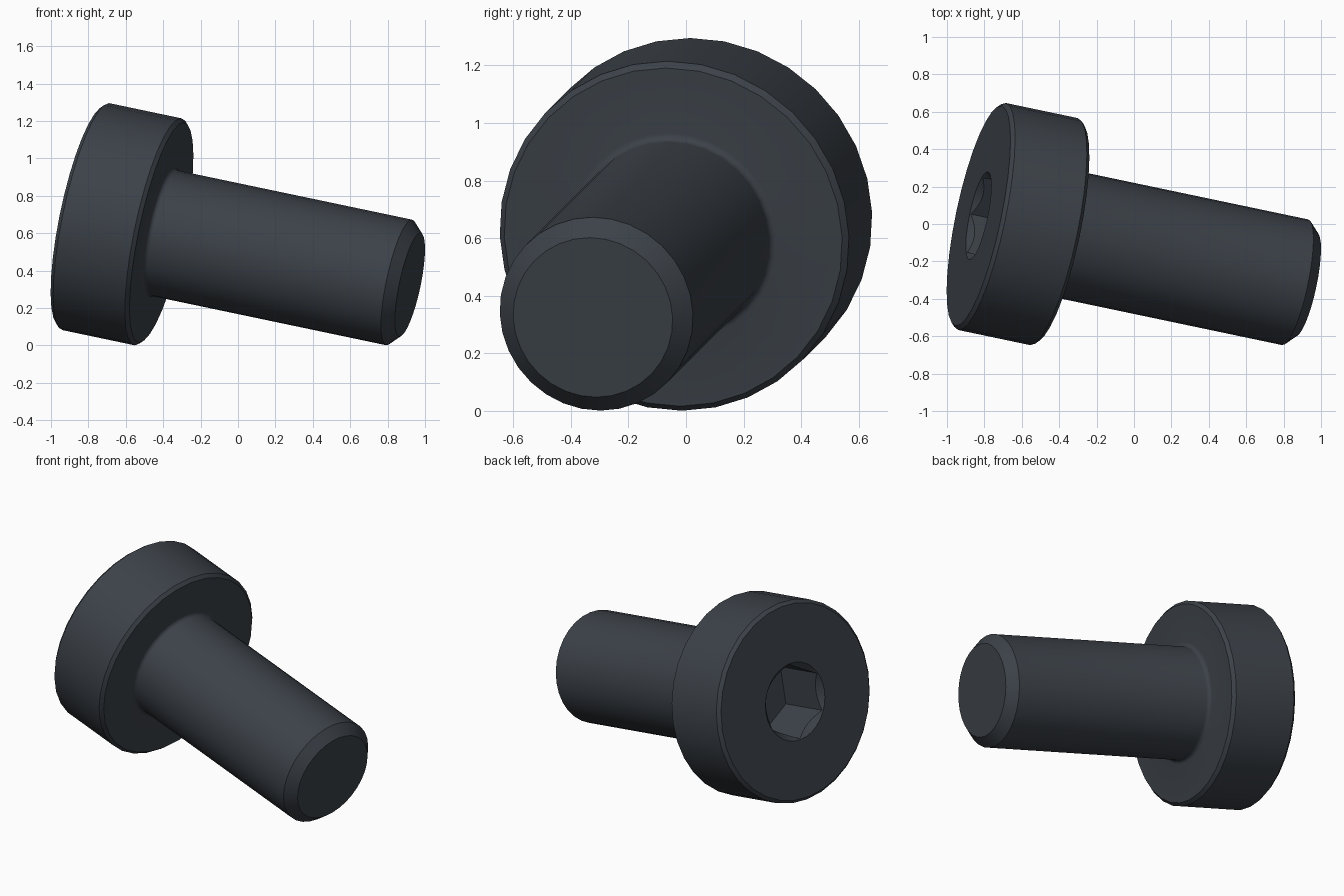
import bpy
import bmesh
import math
from mathutils import Matrix, Vector

cube = bpy.data.objects.get("Cube")
if cube:
    bpy.data.objects.remove(cube, do_unlink=True)

# Material
steel = bpy.data.materials.new("dark slate steel")
steel.use_nodes = True
color = (0.045, 0.054, 0.066, 1)
steel.diffuse_color = color
steel.node_tree.nodes["Principled BSDF"].inputs["Base Color"].default_value = color

# Tilted frame: local z runs from the head to the tip, local x points up
axis = Vector((1, -0.21, -0.21)).normalized()
up = (Vector((0, 0, 1)) - axis * axis.z).normalized()
side = axis.cross(up)
frame = Matrix((up, side, axis)).transposed().to_4x4()
frame.translation = (-0.812, 0.04, 0.688)


def revolve(name, profile, sides):
    """Closed solid from (distance along axis, radius) points."""
    bm = bmesh.new()
    rings = []
    for t, r in profile:
        angles = [2 * math.pi * i / sides for i in range(sides)]
        rings.append([bm.verts.new((r * math.cos(a), r * math.sin(a), t)) for a in angles])
    for low, high in zip(rings, rings[1:]):
        for i in range(sides):
            j = (i + 1) % sides
            bm.faces.new((low[i], low[j], high[j], high[i]))
    bm.faces.new(rings[0][::-1])
    bm.faces.new(rings[-1])
    mesh = bpy.data.meshes.new(name)
    bm.to_mesh(mesh)
    bm.free()
    mesh.materials.append(steel)
    obj = bpy.data.objects.new(name, mesh)
    bpy.context.collection.objects.link(obj)
    obj.matrix_world = frame
    return obj


# Screw body: chamfered head, small fillet under it, shank with chamfered tip
head_r, shank_r, bevel, fillet = 0.62, 0.343, 0.02, 0.025
head_end, tip_bevel, tip_end = 0.42, 0.06, 1.806
profile = [(-bevel, head_r - bevel), (0, head_r),
           (head_end - bevel, head_r), (head_end, head_r - bevel)]
for k in range(5):
    a = math.pi / 2 * k / 4
    profile.append((head_end + fillet * (1 - math.cos(a)),
                    shank_r + fillet * (1 - math.sin(a))))
profile += [(tip_end - tip_bevel, shank_r), (tip_end, shank_r - tip_bevel)]
screw = revolve("screw_body", profile, 32)

# Hexagonal drive socket with a conical lead-in
socket_r = 0.235
cutters = [
    revolve("socket_cutter", [(-0.2, socket_r), (0.31, socket_r)], 6),
    revolve("lead_in_cutter", [(-0.1 - bevel, socket_r + 0.105),
                               (0.1 - bevel, socket_r - 0.095)], 32),
]
bpy.context.view_layer.update()
bpy.ops.object.select_all(action="DESELECT")
screw.select_set(True)
bpy.context.view_layer.objects.active = screw
for cutter in cutters:
    cutter.hide_render = True
    mod = screw.modifiers.new(cutter.name, "BOOLEAN")
    mod.operation = "DIFFERENCE"
    mod.solver = "EXACT"
    mod.object = cutter
    bpy.ops.object.modifier_apply(modifier=mod.name)
for cutter in cutters:
    bpy.data.objects.remove(cutter, do_unlink=True)

bpy.ops.object.shade_smooth_by_angle(angle=math.radians(30))
